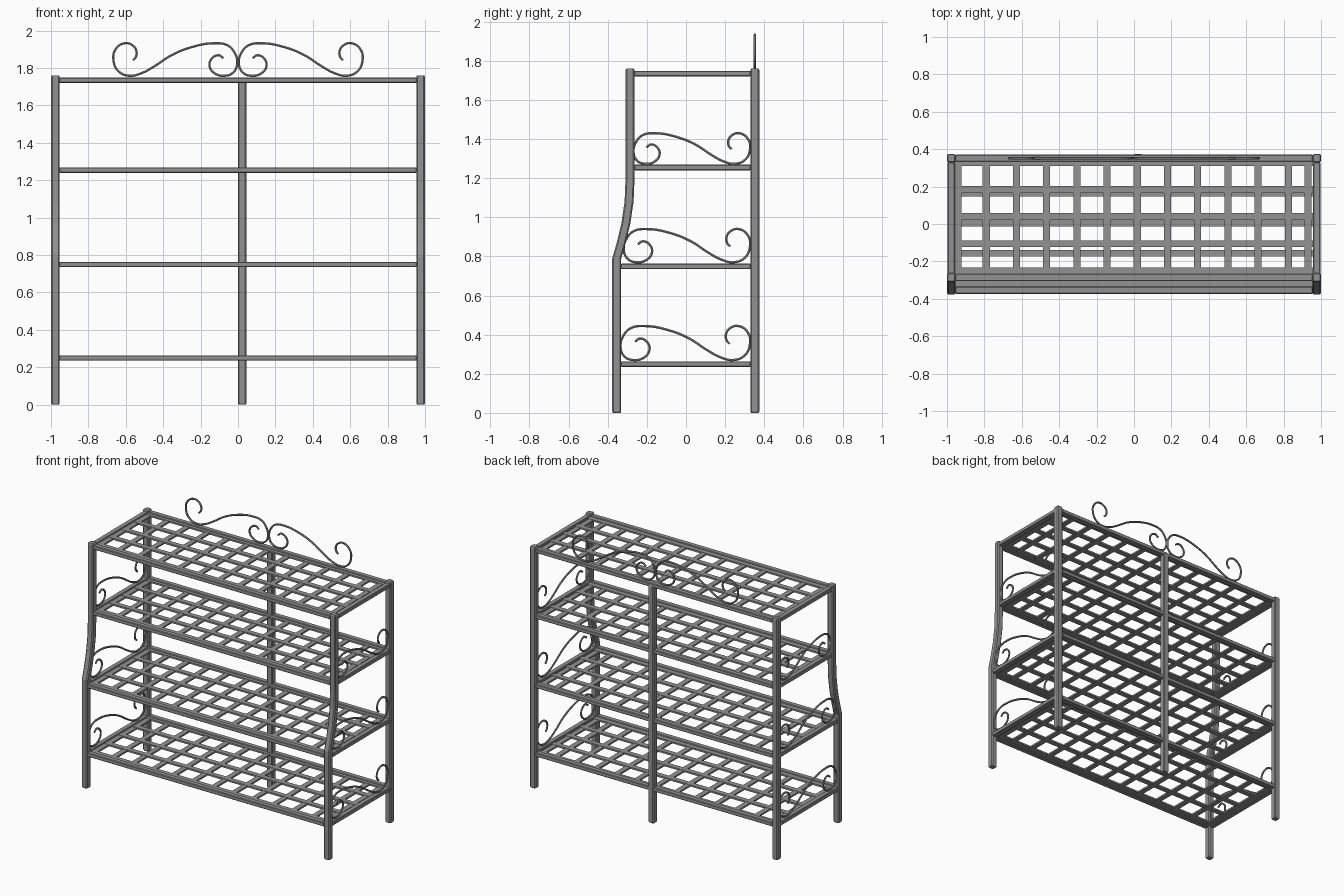
import bpy, bmesh
from mathutils import Vector

if "Cube" in bpy.data.objects:
    bpy.data.objects.remove(bpy.data.objects["Cube"], do_unlink=True)

steel = bpy.data.materials.new("grey_steel")
steel.use_nodes = True
GREY = (0.29, 0.29, 0.29, 1)
steel.diffuse_color = GREY
steel.node_tree.nodes["Principled BSDF"].inputs["Base Color"].default_value = GREY

X_POST, Y_BACK, Y_LOW, Y_UP = 0.977, 0.352, -0.354, -0.286
POST, RAIL_W, RAIL_H, TOP = 0.046, 0.038, 0.029, 1.76


def add_mesh(name, bm):
    bmesh.ops.recalc_face_normals(bm, faces=bm.faces)
    mesh = bpy.data.meshes.new(name)
    bm.to_mesh(mesh)
    bm.free()
    mesh.materials.append(steel)
    obj = bpy.data.objects.new(name, mesh)
    bpy.context.collection.objects.link(obj)
    return obj


def add_boxes(name, boxes, bevel=0.0):
    """One object from (centre, size) boxes."""
    bm = bmesh.new()
    for centre, size in boxes:
        verts = bmesh.ops.create_cube(bm, size=1)["verts"]
        for v in verts:
            v.co = Vector(centre) + v.co * Vector(size)
    if bevel:
        bmesh.ops.bevel(bm, geom=bm.edges[:], offset=bevel, segments=1, affect='EDGES')
    return add_mesh(name, bm)


def add_post(name, x, path):
    """Square tube with chamfered corners, lofted through (y, z) points."""
    h, c = POST / 2, 0.007
    outline = [(h, c - h), (h, h - c), (h - c, h), (c - h, h),
               (-h, h - c), (-h, c - h), (c - h, -h), (h - c, -h)]
    (y0, z0), (y1, z1) = path[0], path[-1]
    rings = [(y0, z0, 0.8), (y0, z0 + c, 1)]
    rings += [(y, z, 1) for y, z in path[1:-1]]
    rings += [(y1, z1 - c, 1), (y1, z1, 0.8)]
    bm = bmesh.new()
    loops = [[bm.verts.new((x + px * s, y + py * s, z)) for px, py in outline]
             for y, z, s in rings]
    for a, b in zip(loops, loops[1:]):
        for i in range(8):
            j = (i + 1) % 8
            bm.faces.new((a[i], a[j], b[j], b[i]))
    bm.faces.new(loops[0])
    bm.faces.new(loops[-1])
    return add_mesh(name, bm)


# Scroll wire: small curl, long S sweep, large curl (along, up)
SCROLL = [(.078, .094), (.104, .110), (.142, .090), (.152, .051), (.126, .014),
          (.072, .000), (.024, .019), (.004, .071), (.020, .126), (.056, .163),
          (.126, .174), (.249, .153), (.356, .110), (.447, .051), (.516, .014),
          (.580, .000), (.639, .024), (.666, .083), (.655, .141), (.607, .174),
          (.564, .163), (.543, .131), (.547, .100), (.562, .083)]


def add_scroll(name, place):
    curve = bpy.data.curves.new(name, 'CURVE')
    curve.dimensions = '3D'
    curve.bevel_depth = 0.007
    curve.bevel_resolution = 1
    curve.resolution_u = 5
    curve.use_fill_caps = True
    spline = curve.splines.new('BEZIER')
    spline.bezier_points.add(len(SCROLL) - 1)
    for p, (a, b) in zip(spline.bezier_points, SCROLL):
        p.co = place(a, b)
        p.handle_left_type = p.handle_right_type = 'AUTO'
    curve.materials.append(steel)
    obj = bpy.data.objects.new(name, curve)
    bpy.context.collection.objects.link(obj)
    bpy.ops.object.select_all(action='DESELECT')
    obj.select_set(True)
    bpy.context.view_layer.objects.active = obj
    bpy.ops.object.convert(target='MESH')
    bpy.ops.object.shade_smooth_by_angle()


# Posts: straight at the back, swept forward at the front
front_path = [(Y_LOW, 0), (Y_LOW, .79), (-.331, .87), (-.307, .97),
              (-.291, 1.08), (Y_UP, 1.2), (Y_UP, TOP)]
for side, s in (("left", 1), ("right", -1)):
    add_post(f"front_post_{side}", s * X_POST, front_path)
    add_post(f"back_post_{side}", s * X_POST, [(Y_BACK, 0), (Y_BACK, TOP)])
add_post("back_centre_post", 0.022, [(Y_BACK, 0), (Y_BACK, 1.735)])

# Shelves: outer rails plus a lattice of flat bars
levels = [("bottom", .249, Y_LOW), ("lower", .749, Y_LOW),
          ("upper", 1.254, Y_UP), ("top", 1.734, Y_UP)]
for label, z, y_front in levels:
    depth = Y_BACK - y_front
    y_mid = (Y_BACK + y_front) / 2
    length = 2 * X_POST - POST + .004
    rails = [((0, y, z), (length, RAIL_W, RAIL_H)) for y in (y_front, Y_BACK)]
    rails += [((s * X_POST, y_mid, z), (RAIL_W, depth - POST + .004, RAIL_H))
              for s in (-1, 1)]
    add_boxes(f"{label}_shelf_frame", rails, 0.004)

    xs = [-.94] + [-.79 + i * .1615 for i in range(11)] + [.93]
    pitch = (depth - .06) / 4
    ys = [Y_BACK - .024 - i * pitch for i in range(5)]
    bars = [((x, y_mid, z), (.038, depth - RAIL_W, .012)) for x in xs]
    bars += [((0, y, z + .002), (2 * X_POST - RAIL_W, .037, .012)) for y in ys]
    add_boxes(f"{label}_shelf_lattice", bars)

# Side scrolls on the three lower shelves, scaled to the shelf depth
for label, z, scale in (("bottom", .270, 1), ("lower", .770, .975), ("upper", 1.273, .9)):
    for side, s in (("left", 1), ("right", -1)):
        add_scroll(f"{label}_side_scroll_{side}",
                   lambda a, b: (s * X_POST, .327 + (a - .666) * scale, z + b * scale))

# Crest: mirrored pair of scrolls on the back rail
for side, s in (("left", 1), ("right", -1)):
    add_scroll(f"crest_scroll_{side}", lambda a, b: (s * a, Y_BACK, 1.758 + b))
